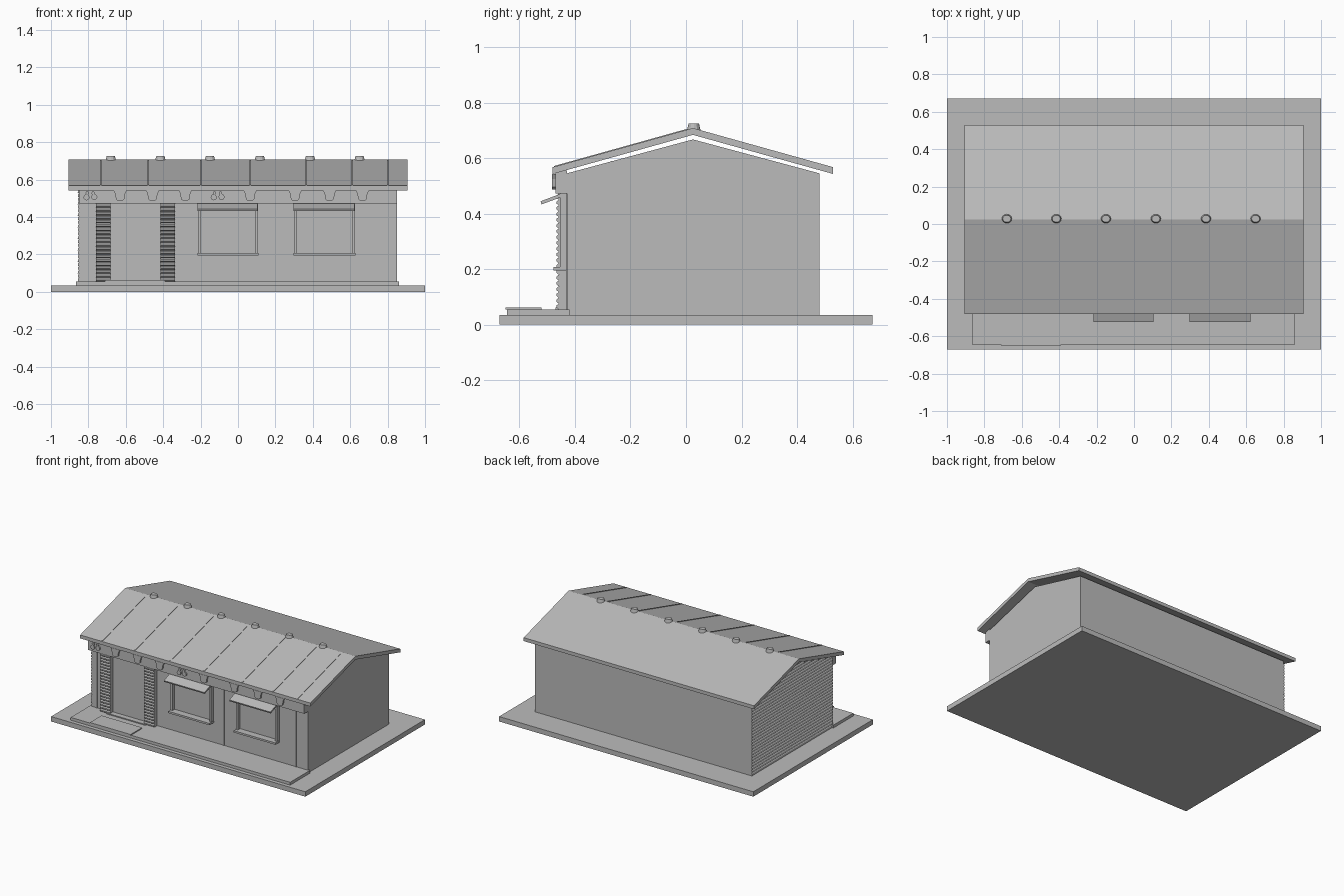
import bpy, bmesh, math

if "Cube" in bpy.data.objects:
    bpy.data.objects.remove(bpy.data.objects["Cube"])

grey = bpy.data.materials.new("plain_grey")
grey.diffuse_color = (0.5, 0.5, 0.5, 1)
grey.use_nodes = True
grey.node_tree.nodes["Principled BSDF"].inputs["Base Color"].default_value = grey.diffuse_color


def finish(name, bm):
    bmesh.ops.recalc_face_normals(bm, faces=bm.faces)
    me = bpy.data.meshes.new(name)
    bm.to_mesh(me)
    bm.free()
    me.materials.append(grey)
    ob = bpy.data.objects.new(name, me)
    bpy.context.collection.objects.link(ob)
    return ob


def extrude(name, pts, a, b, axis="x"):
    """Prism: profile (y, z) swept along x, or profile (x, z) swept along y."""
    bm = bmesh.new()

    def ring(t):
        return [bm.verts.new((t, u, v) if axis == "x" else (u, t, v)) for u, v in pts]
    p, q = ring(a), ring(b)
    n = len(pts)
    bm.faces.new(p)
    bm.faces.new(q)
    for i in range(n):
        bm.faces.new((p[i], p[(i + 1) % n], q[(i + 1) % n], q[i]))
    return finish(name, bm)


def box(name, x0, x1, y0, y1, z0, z1):
    return extrude(name, [(y0, z0), (y1, z0), (y1, z1), (y0, z1)], x0, x1)


RIDGE_Y, RIDGE_Z, SLOPE = 0.025, 0.708, 0.279
FRONT, BACK, SIDE = -0.428, 0.48, 0.85


def roof_z(y):
    return RIDGE_Z - SLOPE * abs(y - RIDGE_Y)


# Ground slab, porch platform and door mat
box("ground_slab", -1, 1, -0.672, 0.672, 0, 0.035)
box("porch_platform", -0.865, 0.862, -0.645, -0.42, 0.035, 0.055)
box("door_mat", -0.71, -0.39, -0.65, -0.52, 0.055, 0.062)

# Main gabled wall block
extrude("walls", [(FRONT, 0.035), (BACK, 0.035), (BACK, 0.545),
                  (RIDGE_Y, 0.667), (FRONT, 0.545)], -SIDE, SIDE)

# Ribbed siding on the left wall, clipped to the gable
pitch, z = 0.0205, 0.035
while z + pitch < 0.66:
    top = z + pitch
    half = 1 if top < 0.545 else (0.667 - top) / 0.268
    y0, y1 = max(FRONT, RIDGE_Y - half), min(BACK, RIDGE_Y + half)
    bm = bmesh.new()
    prof = [(-SIDE, z), (-SIDE - 0.007, z + 0.002), (-SIDE - 0.005, z + 0.014), (-SIDE, top)]
    bm.free()
    extrude("siding_board", prof, y0, y1, "y")
    z = top

# Roof with two slopes
ends = (-0.48, 0.53)
T = 0.0245
extrude("roof", [(ends[0], roof_z(ends[0])), (RIDGE_Y, RIDGE_Z), (ends[1], roof_z(ends[1])),
                 (ends[1], roof_z(ends[1]) - T), (RIDGE_Y, RIDGE_Z - T),
                 (ends[0], roof_z(ends[0]) - T)], -0.906, 0.906)

# Thin seams on the front slope
for x in (-0.735, -0.48, -0.2, 0.065, 0.365, 0.61, 0.80):
    a, b = -0.476, 0.005
    extrude("roof_seam", [(a, roof_z(a) - 0.004), (b, roof_z(b) - 0.004),
                          (b, roof_z(b) + 0.003), (a, roof_z(a) + 0.003)],
            x - 0.004, x + 0.004)

# Ridge vents
for x in (-0.68, -0.415, -0.15, 0.117, 0.385, 0.65):
    bm = bmesh.new()
    bmesh.ops.create_cone(bm, cap_ends=True, segments=12, radius1=0.03, radius2=0.022, depth=0.03)
    bmesh.ops.scale(bm, vec=(1, 0.85, 1), verts=bm.verts)
    bmesh.ops.translate(bm, vec=(x, RIDGE_Y + 0.003, 0.71), verts=bm.verts)
    finish("ridge_vent", bm)

# Fascia under the front eave with hanging trim
box("fascia", -SIDE, SIDE, -0.47, FRONT, 0.472, 0.555)
for x in (-0.63, -0.457, -0.282, 0.065, 0.305, 0.49, 0.665):
    prof = [(-0.036, 0.543), (-0.027, 0.525), (-0.022, 0.495), (-0.012, 0.486),
            (0.012, 0.486), (0.022, 0.495), (0.027, 0.525), (0.036, 0.543)]
    extrude("hanging_trim", [(x + u, v) for u, v in prof], -0.482, -0.468, "y")

# Small round ornaments on the fascia
for cx in (-0.79, -0.11):
    for dx, zz, r in ((-0.02, 0.505, 0.016), (0.022, 0.507, 0.016),
                      (-0.016, 0.528, 0.009), (0.016, 0.528, 0.009)):
        disc = [(cx + dx + r * math.cos(i * math.pi / 6), zz + r * math.sin(i * math.pi / 6))
                for i in range(12)]
        extrude("fascia_ornament", disc, -0.48, -0.468, "y")

# Ribbed pillars beside the door
for x0, x1 in ((-0.76, -0.682), (-0.415, -0.336)):
    prof = [(FRONT, 0.055)]
    n, step = 20, 0.0208
    for i in range(n):
        zb = 0.055 + i * step
        prof += [(-0.458, zb), (-0.466, zb + step * 0.3), (-0.466, zb + step * 0.7)]
    prof += [(-0.458, 0.472), (FRONT, 0.472)]
    extrude("ribbed_pillar", prof, x0, x1)

# Door panel and threshold
box("door_panel", -0.682, -0.415, -0.432, FRONT, 0.062, 0.465)
box("door_threshold", -0.705, -0.4, -0.47, FRONT, 0.055, 0.062)

# Vertical battens on the front wall
for x in (-0.81, 0.19, 0.757):
    box("wall_batten", x - 0.003, x + 0.003, -0.433, FRONT, 0.055, 0.472)

# Windows: frame, sill and sloping awning
for x0, x1 in ((-0.216, 0.109), (0.298, 0.628)):
    for a in (x0 + 0.003, x1 - 0.018):
        box("window_side_frame", a, a + 0.015, -0.453, FRONT, 0.208, 0.472)
    box("window_top_frame", x0 + 0.003, x1 - 0.003, -0.453, FRONT, 0.435, 0.472)
    box("window_sill", x0, x1, -0.477, FRONT, 0.195, 0.208)
    extrude("window_awning", [(-0.445, 0.474), (-0.524, 0.444), (-0.52, 0.433), (-0.445, 0.461)],
            x0, x1 - 0.006)
